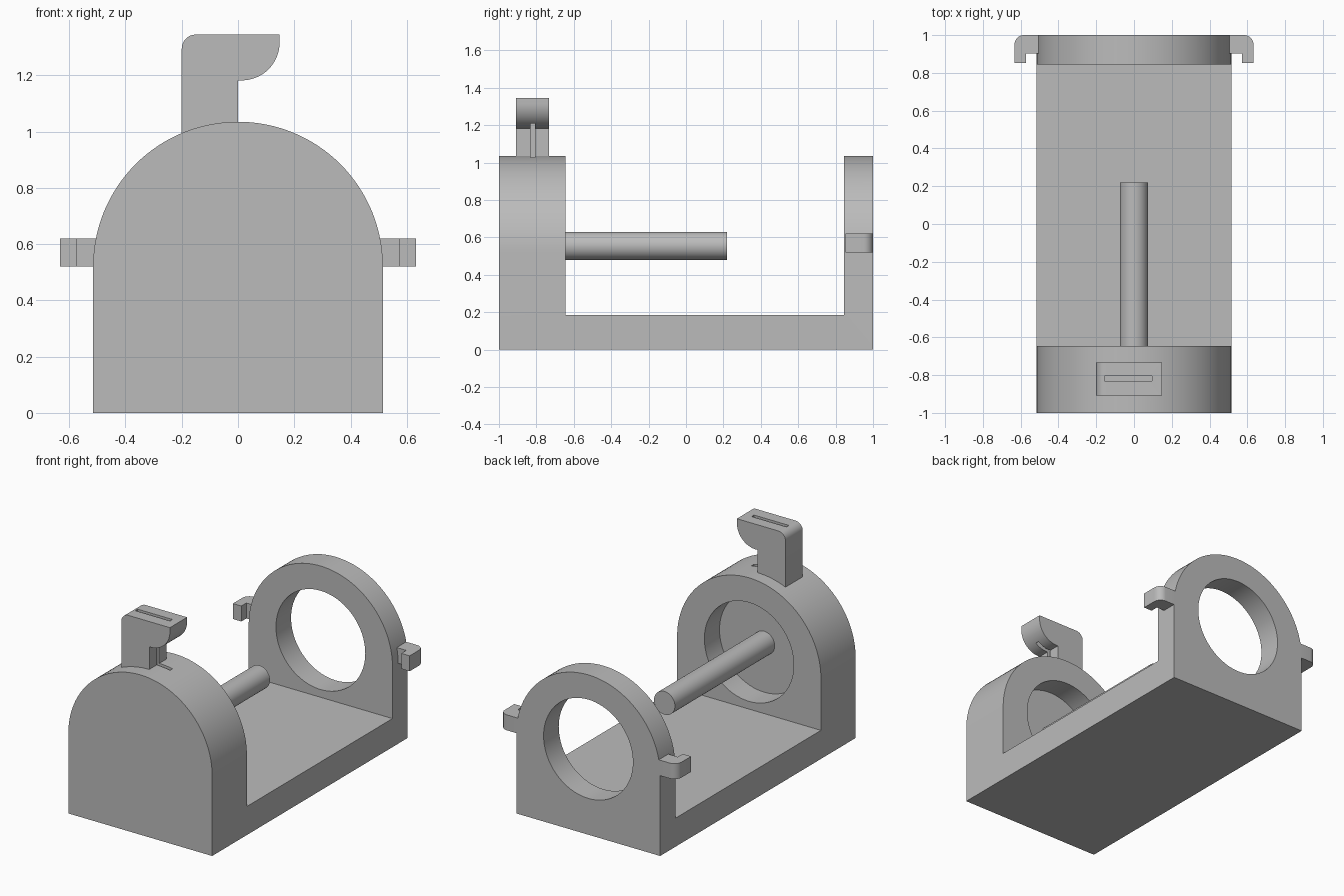
import bpy, bmesh
from math import cos, sin, pi
from mathutils import Vector

cube = bpy.data.objects.get("Cube")
if cube:
    bpy.data.objects.remove(cube, do_unlink=True)

GREY = (0.5, 0.5, 0.5, 1)
mat = bpy.data.materials.new("plain grey")
mat.use_nodes = True
mat.diffuse_color = GREY
mat.node_tree.nodes["Principled BSDF"].inputs["Base Color"].default_value = GREY


def arc(cx, cy, r, a0, a1, n):
    """Points on an arc, angles in quarter turns."""
    steps = [a0 + (a1 - a0) * i / n for i in range(n + 1)]
    return [(cx + r * cos(a * pi / 2), cy + r * sin(a * pi / 2)) for a in steps]


def extrude(name, profile, axis, lo, hi):
    """Solid from a 2D profile swept along x, y or z between lo and hi."""
    place = {"x": lambda a, b, t: (t, a, b),
             "y": lambda a, b, t: (a, t, b),
             "z": lambda a, b, t: (a, b, t)}[axis]
    bm = bmesh.new()
    face = bm.faces.new([bm.verts.new(place(a, b, lo)) for a, b in profile])
    moved = bmesh.ops.extrude_face_region(bm, geom=[face])["geom"]
    verts = [v for v in moved if isinstance(v, bmesh.types.BMVert)]
    bmesh.ops.translate(bm, verts=verts, vec=Vector(place(0, 0, hi - lo)))
    bmesh.ops.recalc_face_normals(bm, faces=bm.faces)
    mesh = bpy.data.meshes.new(name)
    bm.to_mesh(mesh)
    bm.free()
    mesh.materials.append(mat)
    ob = bpy.data.objects.new(name, mesh)
    bpy.context.collection.objects.link(ob)
    return ob


def select(ob):
    bpy.ops.object.select_all(action="DESELECT")
    ob.select_set(True)
    bpy.context.view_layer.objects.active = ob


def combine(ob, tool, operation):
    """Apply a boolean with a helper solid, then drop the helper."""
    mod = ob.modifiers.new("shape", "BOOLEAN")
    mod.operation, mod.solver, mod.object = operation, "EXACT", tool
    select(ob)
    bpy.ops.object.modifier_apply(modifier=mod.name)
    bpy.data.objects.remove(tool, do_unlink=True)


def box(name, x0, x1, y0, y1, z0, z1):
    return extrude(name, [(x0, y0), (x1, y0), (x1, y1), (x0, y1)], "z", z0, z1)


HALF, FLOOR, AXIS = 0.515, 0.185, 0.555
FRONT_IN, BACK_IN, RECESS = -0.645, 0.845, -0.8

# Body: U-shaped side profile limited by an arched outline
side = [(-1, 0), (1, 0), (1, 1.2), (BACK_IN, 1.2), (BACK_IN, FLOOR),
        (FRONT_IN, FLOOR), (FRONT_IN, 1.2), (-1, 1.2)]
body = extrude("cradle_body", side, "x", -0.7, 0.7)
arch = [(-HALF, 0), (HALF, 0)] + arc(0, 0.52, HALF, 0, 2, 64)
combine(body, extrude("arch_helper", arch, "y", -1.0, 1.0), "INTERSECT")

# Round opening through the back plate and round recess in the front block
ring = arc(0, AXIS, 0.32, 0, 4, 80)[:-1]
combine(body, extrude("opening_helper", ring, "y", RECESS, 1.2), "DIFFERENCE")

# Latch on top: upright neck with an overhanging rounded head
latch_profile = ([(-0.2, 0.96), (0, 0.96), (0, 1.182)]
                 + arc(0.013, 1.317, 0.135, -1, 0, 16)
                 + [(0.148, 1.345)] + arc(-0.15, 1.295, 0.05, 1, 2, 8))
latch = extrude("top_latch", latch_profile, "y", -0.908, -0.732)

# Narrow slot running down through the latch and into the block
for part in (body, latch):
    combine(part, box("slot_helper", -0.155, 0.095, -0.831, -0.806, 0.85, 1.5),
            "DIFFERENCE")

# Shaft standing out of the recess
shaft_outline = arc(0, AXIS, 0.075, 0, 4, 48)[:-1]
shaft = extrude("centre_shaft", shaft_outline, "y", RECESS - 0.01, 0.22)

# Hooked clips on both sides of the back plate
hook = ([(0.5, 1), (0.5, 0.903), (0.573, 0.903), (0.573, 0.852), (0.633, 0.852)]
        + arc(0.583, 0.95, 0.05, 0, 1, 8))
clips = [extrude(name, [(s * x, y) for x, y in hook], "z", 0.52, 0.62)
         for name, s in (("left_clip", 1), ("right_clip", -1))]

for ob in [body, latch, shaft] + clips:
    select(ob)
    bpy.ops.object.shade_smooth_by_angle(angle=pi / 6)
